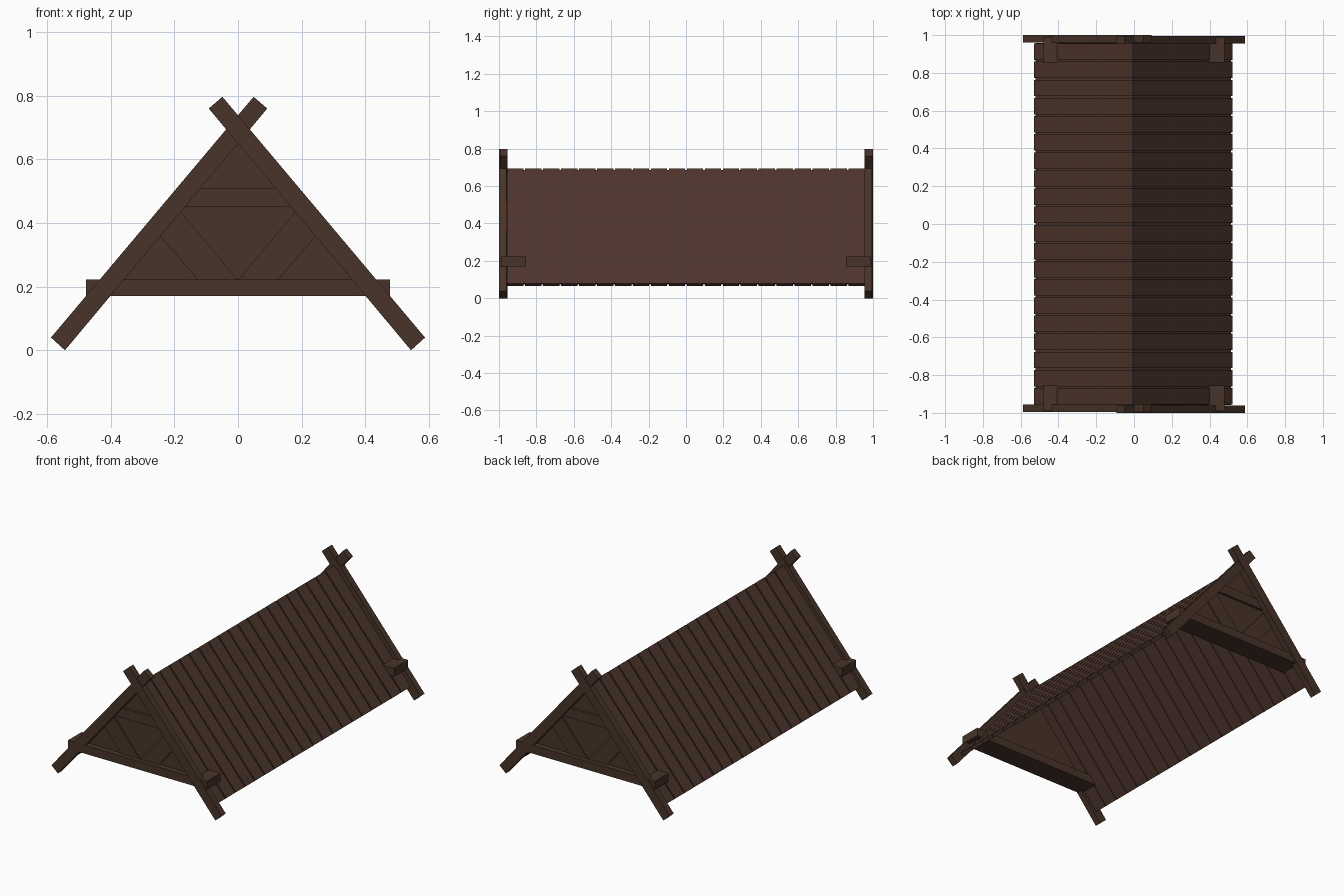
import bpy, bmesh

if "Cube" in bpy.data.objects:
    bpy.data.objects.remove(bpy.data.objects["Cube"])


def material(name, rgb):
    m = bpy.data.materials.new(name)
    m.diffuse_color = (*rgb, 1)
    m.use_nodes = True
    m.node_tree.nodes["Principled BSDF"].inputs["Base Color"].default_value = m.diffuse_color
    return m


PLANK = material("plank brown", (0.074, 0.035, 0.025))
TIMBER = material("timber brown", (0.066, 0.034, 0.022))


def add_prism(bm, pts, y0, y1):
    """Extrude an x/z outline between two y values."""
    a = [bm.verts.new((x, y0, z)) for x, z in pts]
    b = [bm.verts.new((x, y1, z)) for x, z in pts]
    bm.faces.new(a)
    bm.faces.new(b[::-1])
    for i in range(len(pts)):
        j = (i + 1) % len(pts)
        bm.faces.new((a[j], a[i], b[i], b[j]))


def make(name, prisms, mat):
    bm = bmesh.new()
    for p in prisms:
        add_prism(bm, *p)
    bmesh.ops.recalc_face_normals(bm, faces=bm.faces)
    me = bpy.data.meshes.new(name)
    bm.to_mesh(me)
    bm.free()
    me.materials.append(mat)
    ob = bpy.data.objects.new(name, me)
    bpy.context.collection.objects.link(ob)
    return ob


def flip(pts):
    return [(-x, z) for x, z in pts]


def slope(side, inset):
    """Roof slab section; inset thins it on both faces."""
    top, foot_x, foot_z, t = 0.695, 0.525, 0.08, 0.022
    length = (foot_x ** 2 + (top - foot_z) ** 2) ** 0.5
    dx, dz = foot_x / length, (foot_z - top) / length
    nx, nz = -dz, dx
    pts = []
    for d, s in ((inset, 0), (inset, length - inset), (t - inset, length - inset)):
        pts.append((dx * s - nx * d, top + dz * s - nz * d))
    pts[0] = (0, top - inset / nz)
    pts.append((0, top - (t - inset) / nz))
    return [(side * x - 0.004, z) for x, z in pts]


# roof: twenty planks per slope over a slightly thinner core
PITCH, GAP = 0.096, 0.009
for side, label in ((-1, "left"), (1, "right")):
    planks = []
    for i in range(20):
        y = -0.96 + i * PITCH
        planks.append((slope(side, 0), y + GAP / 2, y + PITCH - GAP / 2))
    make("roof_planks_" + label, planks, PLANK)
    make("roof_core_" + label, [(slope(side, 0.006), -0.958, 0.958)], PLANK)

# gable ends; the back is the front turned half round
rafter = [(-0.092, 0.76), (-0.049, 0.797), (0.588, 0.04), (0.544, 0.0)]
beam = [(-0.478, 0.17), (0.478, 0.17), (0.478, 0.222), (-0.478, 0.222)]
panel = [(-0.385, 0.21), (0.385, 0.21), (0, 0.665)]
collar = [(-0.18, 0.45), (0.18, 0.45), (0.13, 0.51), (-0.13, 0.51)]
strut = [(0, 0.22), (0.125, 0.22), (0.25, 0.365), (0.184, 0.44)]

for end, label in ((1, "front"), (-1, "back")):
    def part(name, outlines, y0, y1):
        prisms = [(p if end == 1 else flip(p), y0 * end, y1 * end) for p in outlines]
        make(label + "_" + name, prisms, TIMBER)

    part("outer_rafter", [rafter], -1.0, -0.96)
    part("inner_rafter", [flip(rafter)], -0.995, -0.955)
    part("tie_beam", [beam], -0.99, -0.855)
    part("gable_panel", [panel], -0.955, -0.93)
    part("collar_beam", [collar], -0.97, -0.94)
    part("struts", [strut, flip(strut)], -0.965, -0.94)
